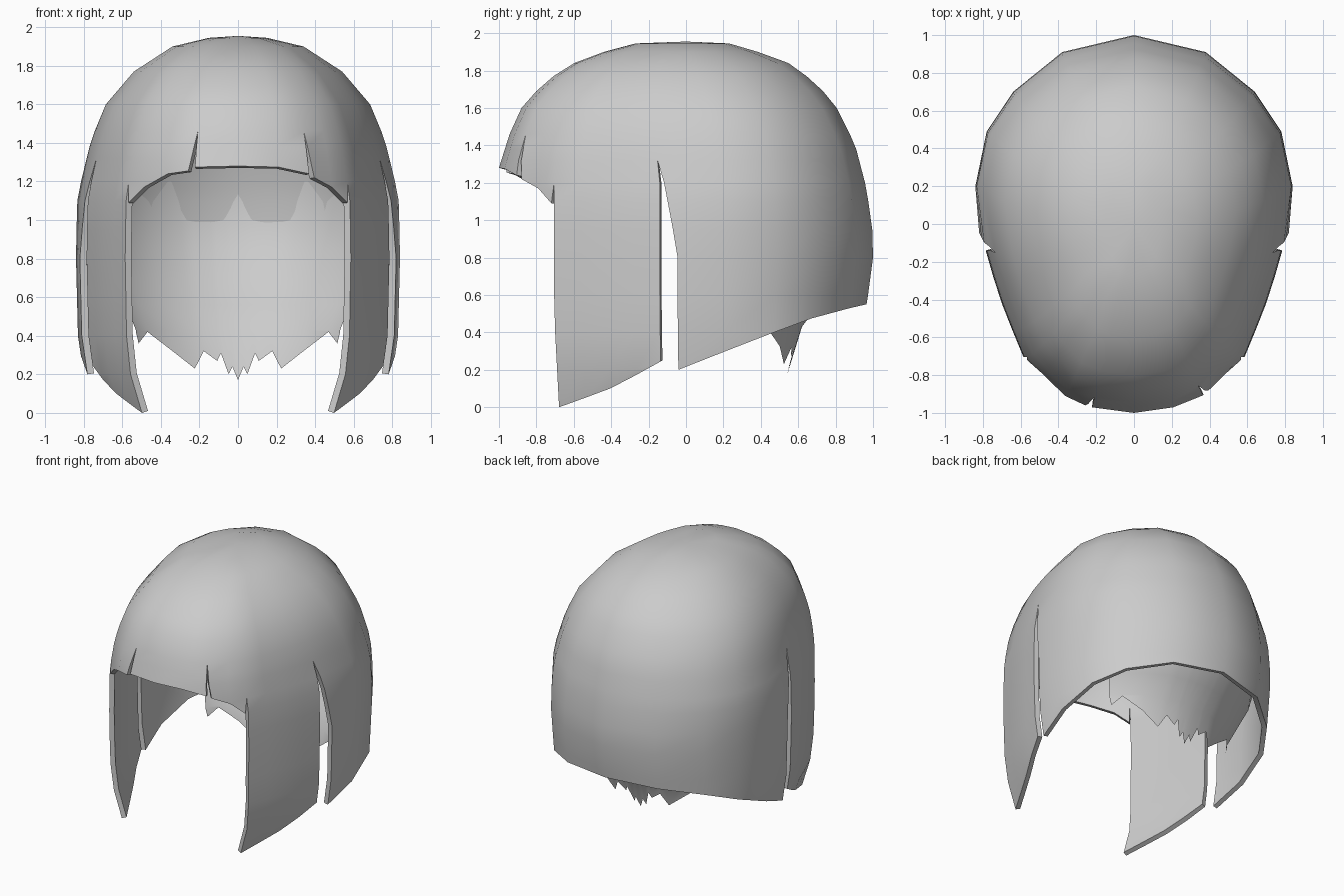
import bpy, bmesh, math

if "Cube" in bpy.data.objects:
    bpy.data.objects.remove(bpy.data.objects["Cube"])

# One flat colour
grey = bpy.data.materials.new("pale_grey")
grey.diffuse_color = (0.6, 0.6, 0.6, 1)
grey.use_nodes = True
grey.node_tree.nodes["Principled BSDF"].inputs["Base Color"].default_value = grey.diffuse_color


def lerp_knots(knots, z):
    """Piecewise linear lookup; knots are sorted by rising z."""
    if z <= knots[0][0]:
        return knots[0][1]
    for (z0, v0), (z1, v1) in zip(knots, knots[1:]):
        if z <= z1:
            return v0 + (v1 - v0) * (z - z0) / (z1 - z0)
    return knots[-1][1]


# Shell profiles by height: half width, back, front and centre
WIDTH = [(0, .715), (.2, .80), (.4, .83), (.8, .84), (1.09, .835), (1.22, .81), (1.42, .76),
         (1.6, .685), (1.77, .54), (1.9, .34), (1.945, .15), (1.955, 0)]
BACK = [(.2, .92), (.55, .965), (.76, 1), (.92, 1), (1.17, .965), (1.38, .91), (1.57, .83),
        (1.73, .70), (1.86, .52), (1.945, .23), (1.955, 0)]
FRONT = [(0, -.965), (.5, -1), (1.28, -1), (1.47, -.94), (1.62, -.87), (1.75, -.74), (1.87, -.55),
         (1.945, -.27), (1.955, 0)]
CENTRE = [(1.2, .2), (1.47, .15), (1.75, .08), (1.955, 0)]
LEVELS = [1.955, 1.945, 1.9, 1.84, 1.77, 1.69, 1.6, 1.46, 1.38, 1.32, 1.2, 1.1, .95, .8,
          .6, .4, .2, 0]


def shell_point(px, py, z):
    c = lerp_knots(CENTRE, z)
    x = px / .84 * lerp_knots(WIDTH, z)
    if py > .2:
        y = c + (py - .2) / .8 * (lerp_knots(BACK, z) - c)
    else:
        y = c + (.2 - py) / 1.2 * (lerp_knots(FRONT, z) - c)
    return x, y, z


def column(spec):
    """spec = plan x, plan y, hem height, optional (notch top, shift x, shift y)."""
    px, py, hem = spec[:3]
    pts = []
    for level in LEVELS:
        z = max(level, hem)
        t, sx, sy = 0, 0, 0
        if len(spec) > 3:
            top, sx, sy = spec[3]
            t = min(1, max(0, (top - z) / min(top - hem, .5)))
        pts.append(shell_point(px + sx * t, py + sy * t, z))
    return pts


def mirrored(chain):
    out = []
    for s in reversed(chain):
        m = (-s[0], *s[1:3])
        if len(s) > 3:
            m += ((s[3][0], -s[3][1], s[3][2]),)
        out.append(m)
    return out


def add_strips(bm, strips):
    for cols in strips:
        grid = [[bm.verts.new(p) for p in col] for col in cols]
        for a, b in zip(grid, grid[1:]):
            for j in range(len(a) - 1):
                bm.faces.new((a[j + 1], b[j + 1], b[j], a[j]))
    bmesh.ops.remove_doubles(bm, verts=bm.verts[:], dist=.0005)


def finish(name, bm, thickness=0):
    me = bpy.data.meshes.new(name)
    bm.to_mesh(me)
    bm.free()
    me.materials.append(grey)
    ob = bpy.data.objects.new(name, me)
    bpy.context.collection.objects.link(ob)
    bpy.ops.object.select_all(action='DESELECT')
    ob.select_set(True)
    bpy.context.view_layer.objects.active = ob
    if thickness:
        mod = ob.modifiers.new("thickness", 'SOLIDIFY')
        mod.thickness = thickness
        mod.offset = -1
        bpy.ops.object.modifier_apply(modifier=mod.name)
    bpy.ops.object.shade_smooth_by_angle(angle=math.radians(50))
    return ob


# Hair shell: three fringe pieces, two side locks and the back
fringe_left = [(-.585, -.705, 1.09, (1.2, .015, -.015)), (-.5, -.79, 1.17), (-.38, -.91, 1.24),
               (-.235, -.97, 1.255, (1.46, -.035, .01))]
fringe_mid = [(-.235, -.97, 1.275), (0, -1, 1.28), (.22, -.97, 1.275), (.385, -.905, 1.24)]
fringe_right = [(.385, -.905, 1.22, (1.46, .025, .025)), (.5, -.79, 1.17),
                (.585, -.705, 1.09, (1.2, -.015, -.015))]
lock = [(.585, -.705, 0), (.645, -.56, .05), (.70, -.42, .10), (.745, -.28, .17),
        (.785, -.14, .245)]
back_half = [(.785, -.14, .2, (1.32, .035, .095)), (.84, .20, .295), (.78, .49, .40),
             (.64, .70, .475), (.38, .91, .53)]
back = back_half + [(0, 1, .55)] + mirrored(back_half)

bm = bmesh.new()
add_strips(bm, [[column(s) for s in chain] for chain in
                (fringe_left, fringe_mid, fringe_right, lock, back, mirrored(lock))])
finish("hair_shell", bm, .035)

# Nape hair: ragged inner sheet narrowing toward the neck
NAPE_A = [(.18, .60), (.43, .62), (.7, .74), (1.0, .80), (1.2, .79)]
NAPE_B = [(.18, .44), (.43, .52), (.7, .72), (1.0, .84), (1.2, .83)]
HEM = [(.53, .42), (.52, .36), (.47, .42), (.35, .325), (.23, .23), (.18, .32), (.11, .27),
       (.09, .31), (.05, .20), (.03, .24), (0, .17)]
hem = HEM + [(-x, z) for x, z in reversed(HEM[:-1])]
cols = []
for x, low in hem:
    ang = math.acos(x / .62)
    cols.append([(lerp_knots(NAPE_A, z) * math.cos(ang),
                  .1 + lerp_knots(NAPE_B, z) * math.sin(ang), z)
                 for z in (1.2, 1.0, .85, .7, .56, .43, low)])
bm = bmesh.new()
add_strips(bm, [cols])
finish("nape_hair", bm)
